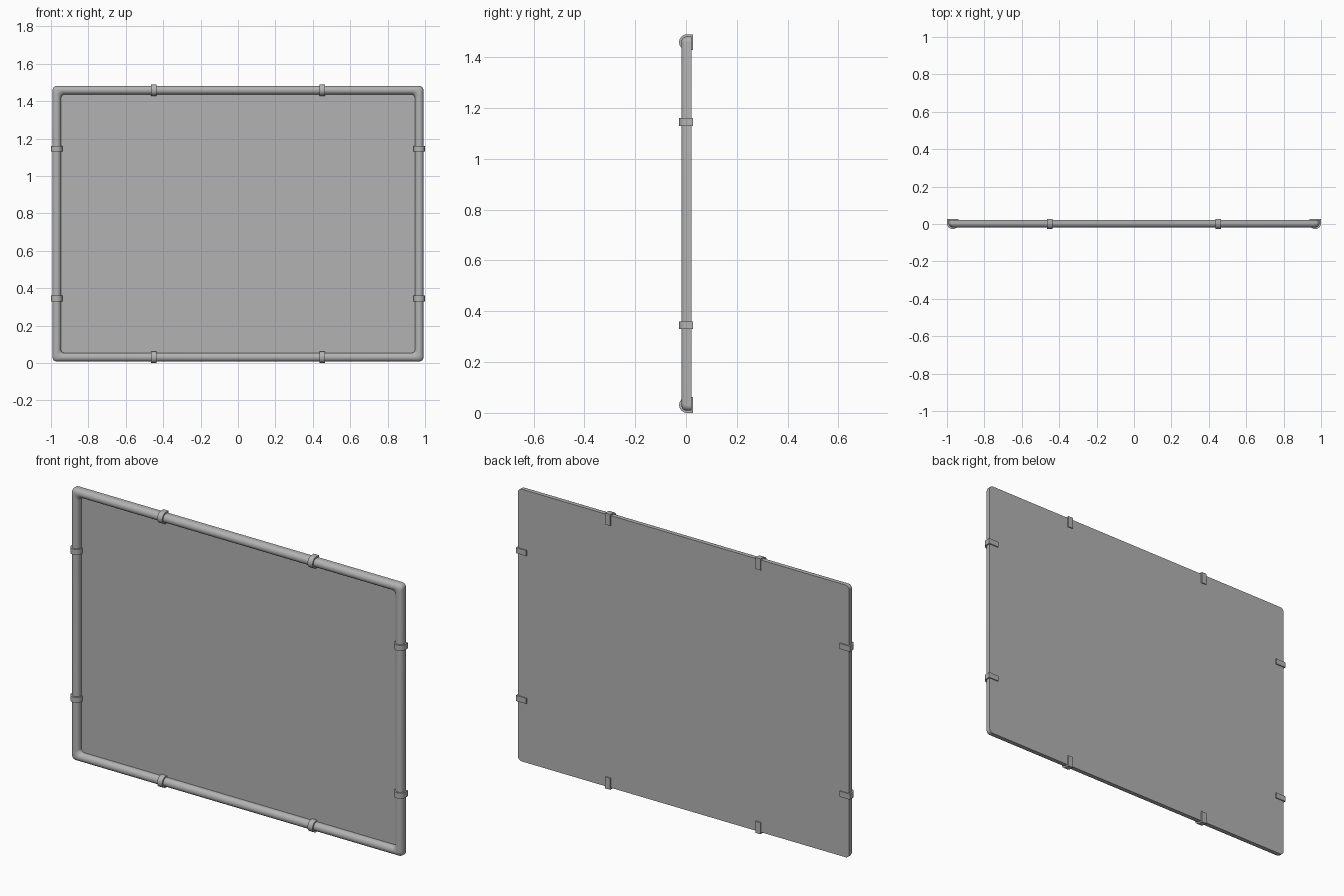
import bpy, bmesh, math
from mathutils import Matrix

if "Cube" in bpy.data.objects:
    bpy.data.objects.remove(bpy.data.objects["Cube"])

ZC = 0.745              # height of the board centre
CX, CZ = 0.969, 0.714   # half spans between tube centre lines
R = 0.0225              # tube radius
ARC_Y = 0.004           # depth of the tube axis

# Dark grey for every part
grey = bpy.data.materials.new("dark_grey")
grey.diffuse_color = (0.45, 0.45, 0.45, 1)
grey.use_nodes = True
grey.node_tree.nodes["Principled BSDF"].inputs["Base Color"].default_value = grey.diffuse_color


def finish(bm, name):
    bmesh.ops.recalc_face_normals(bm, faces=bm.faces)
    me = bpy.data.meshes.new(name)
    bm.to_mesh(me)
    bm.free()
    me.materials.append(grey)
    ob = bpy.data.objects.new(name, me)
    bpy.context.collection.objects.link(ob)
    bpy.context.view_layer.objects.active = ob
    ob.select_set(True)
    bpy.ops.object.shade_smooth_by_angle(angle=math.radians(35))
    ob.select_set(False)
    return ob


def rounded_ring(bm, grow, y, rad=0.022, seg=8):
    """Rounded rectangle of vertices, offset outwards from the tube centre line."""
    hx, hz = CX + grow, CZ + grow
    verts = []
    for k, (sx, sz) in enumerate([(1, 1), (-1, 1), (-1, -1), (1, -1)]):
        for i in range(seg + 1):
            a = math.pi / 2 * (k + i / seg)
            verts.append(bm.verts.new((sx * (hx - rad) + rad * math.cos(a), y,
                                       ZC + sz * (hz - rad) + rad * math.sin(a))))
    return verts


def bridge(bm, a, b):
    for i in range(len(a)):
        j = (i + 1) % len(a)
        bm.faces.new((a[i], a[j], b[j], b[i]))


def d_profile(r, back, seg=16):
    """Half-round front with straight sides running to a flat back."""
    pts = [(r, back)]
    for i in range(seg + 1):
        a = math.pi * i / seg
        pts.append((r * math.cos(a), ARC_Y - r * math.sin(a)))
    return pts + [(-r, back)]


# Half-round frame
bm = bmesh.new()
rings = [rounded_ring(bm, d, y) for d, y in d_profile(R, 0.012)]
for a, b in zip(rings, rings[1:]):
    bridge(bm, a, b)
finish(bm, "frame")

# Flat board behind the frame
bm = bmesh.new()
front, back = rounded_ring(bm, R, 0.012), rounded_ring(bm, R, 0.021)
bridge(bm, front, back)
bm.faces.new(front)
bm.faces.new(back)
finish(bm, "board")


# Clips wrapping the frame
def clip(name, x, z, angle):
    bm = bmesh.new()
    outer, inner = d_profile(0.031, 0.027), d_profile(R, 0.0205)
    loops = [[bm.verts.new((px, py, h)) for px, py in prof]
             for prof, h in ((outer, -0.015), (outer, 0.015), (inner, 0.015), (inner, -0.015))]
    for i in range(4):
        bridge(bm, loops[i], loops[(i + 1) % 4])
    bm.transform(Matrix.Translation((x, 0, z)) @ Matrix.Rotation(angle, 4, 'Y'))
    finish(bm, name)


for s, side, end in ((1, "right", "top"), (-1, "left", "bottom")):
    for t in (-1, 1):
        tag = "a" if t < 0 else "b"
        clip(f"{side}_clip_{tag}", s * CX, ZC + t * 0.4, 0)
        clip(f"{end}_clip_{tag}", t * 0.45, ZC + s * CZ, math.pi / 2)
